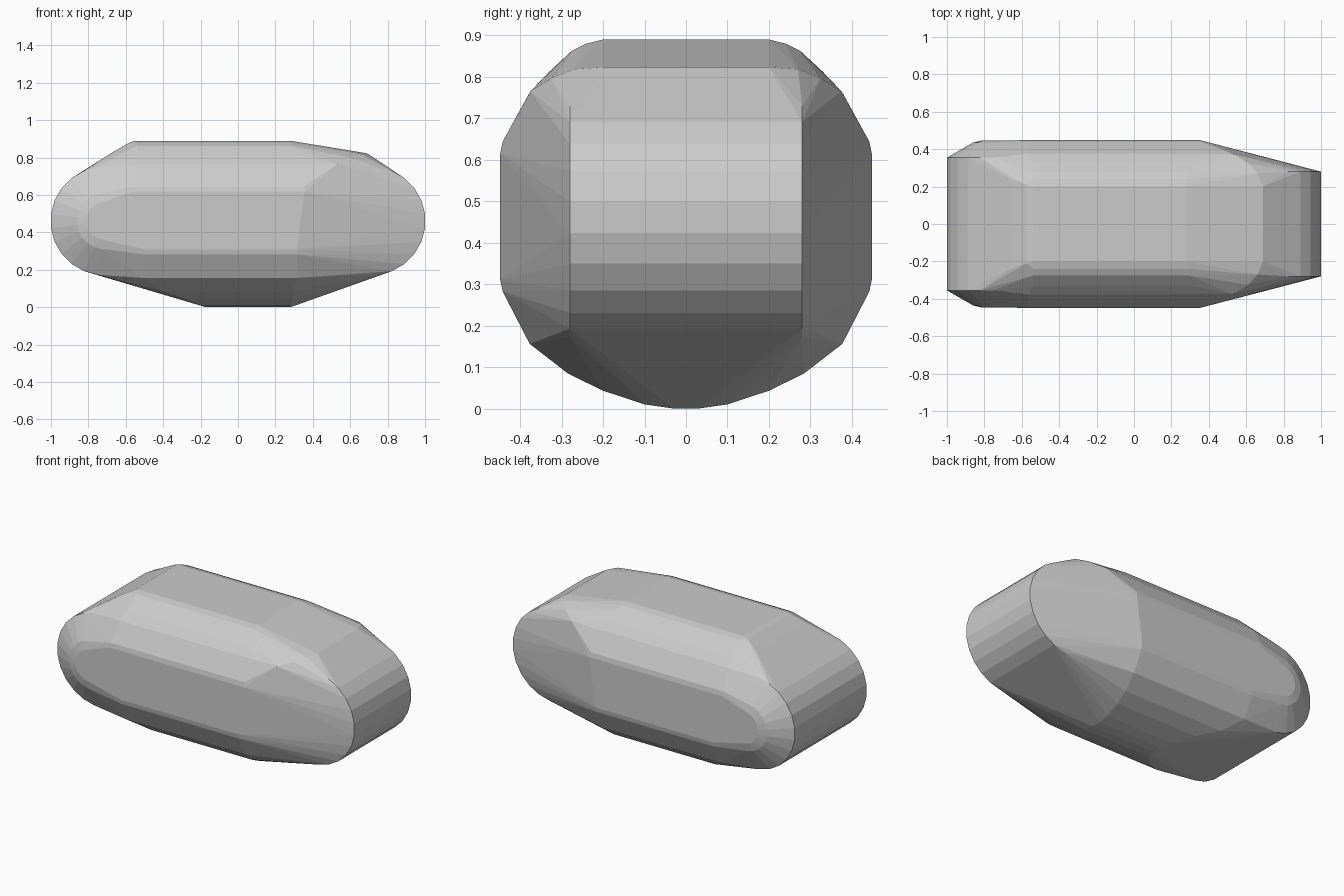
import bpy, bmesh
from math import sin, cos, radians

bm = bmesh.new()


def add(x, y, z):
    # point mirrored to both sides
    for s in (-1, 1):
        bm.verts.new((x, s * y, z))


def ring(cx, y, r, n=24):
    # round disc outline facing sideways
    for i in range(n):
        a = radians((i + 0.5) * 360 / n)
        add(cx + r * cos(a), y, 0.461 + r * sin(a))


# Rounded ends: plain drum on the right, chamfered drum on the left
ring(0.7125, 0.28, 0.29)
for y, r in ((0.355, 0.29), (0.435, 0.15), (0.447, 0.10)):
    ring(-0.7125, y, r)

# Middle body cross-section: y, z, left x, right x
section = [
    (0.20, 0.89, -0.54, 0.28), (0.24, 0.88, -0.54, 0.28),
    (0.275, 0.863, -0.54, 0.29), (0.33, 0.812, -0.54, 0.30),
    (0.377, 0.762, -0.56, 0.32), (0.442, 0.644, -0.57, 0.35),
    (0.448, 0.615, -0.57, 0.355), (0.448, 0.31, -0.50, 0.315),
    (0.442, 0.282, -0.50, 0.315), (0.377, 0.156, -0.50, 0.315),
    (0.284, 0.084, -0.40, 0.30), (0.20, 0.043, -0.28, 0.29),
    (0.10, 0.010, -0.20, 0.28), (0.03, 0.0, -0.17, 0.28),
]
for y, z, x0, x1 in section:
    add(x0, y, z)
    add(x1, y, z)

# Shoulders above the two drums
for x, y, z in ((0.53, 0.375, 0.765), (0.61, 0.325, 0.797), (0.66, 0.27, 0.818),
                (0.69, 0.20, 0.823), (-0.66, 0.24, 0.835), (-0.575, 0.21, 0.883)):
    add(x, y, z)

# Wrap everything in one convex skin
res = bmesh.ops.convex_hull(bm, input=bm.verts[:])
junk = {e for k in ("geom_interior", "geom_unused") for e in res[k]
        if isinstance(e, bmesh.types.BMVert)}
bmesh.ops.delete(bm, geom=list(junk), context='VERTS')
bmesh.ops.dissolve_limit(bm, angle_limit=radians(0.5), verts=bm.verts[:], edges=bm.edges[:])
bmesh.ops.recalc_face_normals(bm, faces=bm.faces[:])

mesh = bpy.data.meshes.new("hull_body")
bm.to_mesh(mesh)
bm.free()
obj = bpy.data.objects.new("hull_body", mesh)
bpy.context.collection.objects.link(obj)
